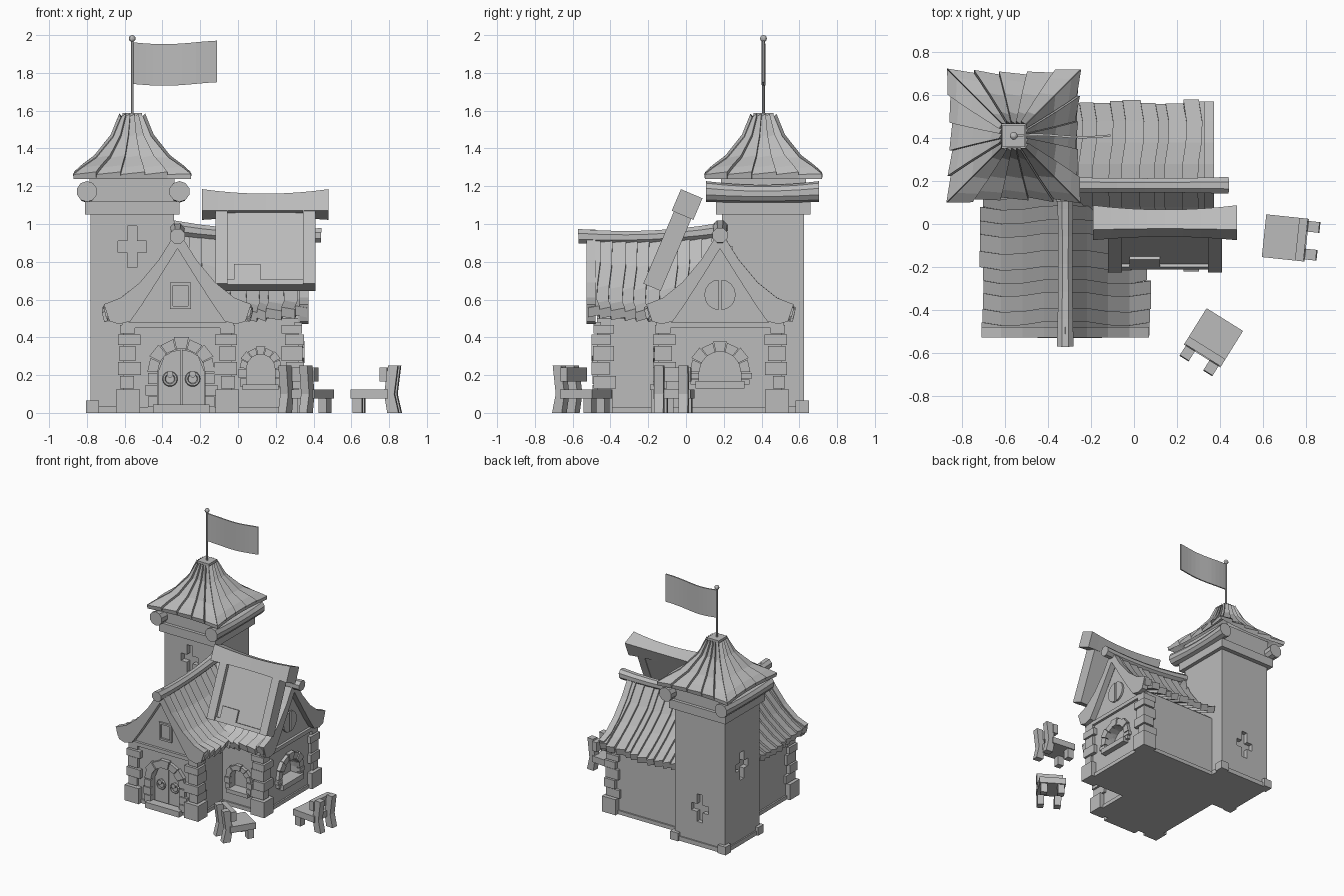
import bpy, bmesh, math, random
from mathutils import Matrix, Vector

if "Cube" in bpy.data.objects:
    bpy.data.objects.remove(bpy.data.objects["Cube"])

random.seed(4)
GREY = bpy.data.materials.new("plain_grey")
GREY.diffuse_color = (0.5, 0.5, 0.5, 1)
GREY.use_nodes = True
GREY.node_tree.nodes["Principled BSDF"].inputs["Base Color"].default_value = GREY.diffuse_color
I = Matrix.Identity(4)


def finish(name, bm, m=I):
    bmesh.ops.recalc_face_normals(bm, faces=bm.faces)
    me = bpy.data.meshes.new(name)
    bm.to_mesh(me)
    bm.free()
    me.transform(m)
    me.materials.append(GREY)
    ob = bpy.data.objects.new(name, me)
    bpy.context.collection.objects.link(ob)
    return ob


def add_box(bm, x0, x1, y0, y1, z0, z1, m=I):
    c = Vector(((x0 + x1) / 2, (y0 + y1) / 2, (z0 + z1) / 2))
    s = Matrix.Diagonal((x1 - x0, y1 - y0, z1 - z0, 1))
    bmesh.ops.create_cube(bm, size=1, matrix=m @ Matrix.Translation(c) @ s)


def boxes(name, dims, m=I):
    bm = bmesh.new()
    for d in dims:
        add_box(bm, *d)
    return finish(name, bm, m)


def loft(bm, rings, cap=True):
    """Bridge equal-length rings of points into a closed tube."""
    rs = [[bm.verts.new(p) for p in r] for r in rings]
    n = len(rs[0])
    for a, b in zip(rs, rs[1:]):
        for i in range(n):
            bm.faces.new((a[i], a[(i + 1) % n], b[(i + 1) % n], b[i]))
    if cap:
        bm.faces.new(rs[0])
        bm.faces.new(rs[-1])


def prism(bm, pts, y0, y1):
    loft(bm, [[(x, y, z) for x, z in pts] for y in (y0, y1)])


def cylinder(name, p, q, r, n=10, bow=0.0):
    """Beam between p and q whose middle sags by bow and thins slightly."""
    p, q = Vector(p), Vector(q)
    rot = (q - p).to_track_quat('Z', 'Y')
    bm = bmesh.new()
    rings = []
    for k in range(7):
        t = k / 6
        s = 1 - (2 * t - 1) ** 2
        c = p.lerp(q, t) - Vector((0, 0, bow * s))
        rr = r * (1 - (0.15 * s if bow else 0))
        rings.append([c + rot @ Vector((rr * math.cos(a), rr * math.sin(a), 0))
                      for a in [2 * math.pi * (i + 0.5) / n for i in range(n)]])
    loft(bm, rings)
    return finish(name, bm)


def cut(ob, bm, m=I):
    """Boolean-cut a helper shape out of an object."""
    c = finish(ob.name + "_cutter", bm, m)
    c.hide_render = True
    c.hide_set(True)
    c.display_type = 'WIRE'
    mod = ob.modifiers.new("cut", 'BOOLEAN')
    mod.operation = 'DIFFERENCE'
    mod.solver = 'EXACT'
    mod.object = c


def arch_points(cx, r, z0, spring, n=10):
    return [(cx - r, z0)] + [(cx - r * math.cos(math.pi * i / n), spring + r * math.sin(math.pi * i / n))
                             for i in range(n + 1)] + [(cx + r, z0)]


def stone_arch(name, cx, y, r, w, z0, spring, m):
    """Wedge stones over an opening and stacked jamb stones beside it."""
    bm = bmesh.new()
    n = 7
    for i in range(n):
        a0, a1 = math.pi * i / n + 0.015, math.pi * (i + 1) / n - 0.015
        ro = r + w * (1.08 if i % 2 else 0.92)
        prism(bm, [(cx + q * math.cos(a), spring + q * math.sin(a))
                   for q, a in ((r, a0), (ro, a0), (ro, a1), (r, a1))], y - 0.025 - 0.006 * (i % 2), y + 0.03)
    k = max(2, round((spring - z0) / 0.065))
    h = (spring - z0) / k
    for s in (-1, 1):
        for i in range(k):
            e = r + w * (1.1 if i % 2 else 0.85)
            x0, x1 = sorted((cx + s * r, cx + s * e))
            add_box(bm, x0, x1, y - 0.026, y + 0.03, z0 + i * h, z0 + (i + 1) * h - 0.005)
    finish(name, bm, m)


PROFILE = [(0, .95), (.1, .79), (.2, .67), (.3, .59), (.39, .555)]


def wing(name, m, hw, face, back, roof0, roof1, planks, openings):
    # solid wall with gable, cut by arched openings
    bm = bmesh.new()
    half = [(hw, 0), (hw, .5), (.2, .6), (.1, .72)]
    prism(bm, half + [(0, .88)] + [(-x, z) for x, z in half[::-1]], face, back)
    wall = finish(name + "_wall", bm, m)
    for cx, r, z0, spring in openings:
        bm = bmesh.new()
        prism(bm, arch_points(cx, r, z0, spring), face - .1, face + .06)
        cut(wall, bm, m)
    # curved roof of overlapping planks
    bm = bmesh.new()
    ymid, ylen = (roof0 + roof1) / 2, (roof1 - roof0) / 2
    edges = [roof0 + (roof1 - roof0) * (i + (random.uniform(-.2, .2) if 0 < i < planks else 0)) / planks
             for i in range(planks + 1)]
    for s in (-1, 1):
        for i in range(planks):
            drop = random.uniform(-.012, .012)
            rings = []
            for j, (d, z) in enumerate(PROFILE):
                ring = []
                for e, lift in ((edges[i], .0), (edges[i + 1], .02)):
                    y = e + .012 * math.sin(j * 1.4 + 1) * (0 < e - roof0)
                    z1 = z + lift - .012 + .025 * (((e - ymid) / ylen) ** 2 - .5)
                    d1 = d + (drop if j == 4 else 0)
                    ring.append(((s * d1, y, z1), (s * max(0, d1 - .012), y, z1 - .05)))
                rings.append([ring[0][0], ring[1][0], ring[1][1], ring[0][1]])
            loft(bm, rings)
    finish(name + "_roof_planks", bm, m)
    # flared gable boards and tie beam
    low = [(.36, .485), (.31, .47), (.25, .485), (.19, .57), (.1, .71)]
    top = [(d, z + .02) for d, z in PROFILE]
    bm = bmesh.new()
    for s in (-1, 1):
        prism(bm, [(s * x, z) for x, z in top + low + [(0, .87)]], roof0 - .008, roof0 + .04)
    finish(name + "_gable_boards", bm, m)
    boxes(name + "_tie_beam", [(-hw - .01, hw + .01, face - .02, face + .02, .45, .48),
                               (-hw - .012, hw + .012, face - .012, back, 0, .03)], m)
    # rough corner stones
    bm = bmesh.new()
    for s in (-1, 1):
        z = 0
        for i, h in enumerate((.13, .07, .075, .085, .06, .05)):
            w = (.1, .07, .11, .085, .105, .08)[i] + random.uniform(-.006, .006)
            o = (.04, .02, .03, .022, .03, .02)[i]
            x0, x1 = sorted((s * (hw + o), s * (hw + .02 - w)))
            add_box(bm, x0, x1, face - o, face + (.08, .1, .065, .09, .07, .09)[i], z, z + h - .006)
            z += h
    finish(name + "_corner_stones", bm, m)


# two crossing wings
FM = Matrix.Translation((-.32, 0, 0))
RM = Matrix.Translation((0, .18, 0)) @ Matrix.Rotation(math.pi / 2, 4, 'Z')
wing("front_wing", FM, .285, -.47, .25, -.52, .2, 11, [(.02, .125, .03, .215)])
wing("side_wing", RM, .325, -.32, .34, -.365, .32, 10, [(0, .11, .17, .215)])
cylinder("front_ridge_beam", (-.32, -.57, .935), (-.32, .2, .97), .042, 8, .02)
cylinder("side_ridge_beam", (-.34, .18, .98), (.44, .18, .94), .042, 8, .02)

# double door with ring handles
bm = bmesh.new()
for s in (-1, 1):
    prism(bm, [(.02 + s * x, z) for x, z in [(.004, .03), (.004, .335), (.05, .325), (.09, .3), (.122, .22), (.122, .03)]],
          -.445, -.40)
finish("door_leaves", bm, FM)
stone_arch("door_arch", .02, -.47, .125, .06, .03, .215, FM)
boxes("door_step", [(-.13, .17, -.53, -.46, 0, .045)], FM)
for s in (-1, 1):
    bpy.ops.mesh.primitive_torus_add(major_segments=14, minor_segments=6, major_radius=.032, minor_radius=.009,
                                     location=(-.30 + s * .06, -.455, .18), rotation=(math.pi / 2, 0, 0))
    ring = bpy.context.object
    ring.name = "door_ring"
    ring.data.materials.append(GREY)
    cylinder("door_knob", (-.30 + s * .06, -.475, .205), (-.30 + s * .06, -.44, .205), .018, 8)

# arched windows with sills
stone_arch("side_window_arch", 0, -.32, .11, .055, .15, .215, RM)
boxes("side_window_sill", [(-.13, .13, -.365, -.28, .13, .17)], RM)
SM = Matrix.Translation((.12, 0, 0))
stone_arch("front_window_arch", 0, -.145, .075, .04, .14, .235, SM)
boxes("front_window_sill", [(-.095, .095, -.19, -.12, .12, .15)], SM)
bm = bmesh.new()
prism(bm, arch_points(0, .075, .15, .235), -.25, -.10)
cut(bpy.data.objects["side_wing_wall"], bm, SM)

# gable windows
boxes("gable_window_frame", [(-.04, .07, -.485, -.46, .55, .565), (-.04, .07, -.485, -.46, .675, .69),
                             (-.04, -.025, -.485, -.46, .565, .675), (.055, .07, -.485, -.46, .565, .675)], FM)
bm = bmesh.new()
for s in (-1, 1):
    arc = [math.pi * i / 8 for i in range(9)]
    prism(bm, [(s * (.008 + .075 * math.sin(a)), .625 + .08 * math.cos(a)) for a in arc], -.335, -.30)
finish("round_gable_window", bm, RM)

# tower shaft with cross slits that climb around it
TC = Matrix.Translation((-.56, .41, 0))
shaft = boxes("tower_shaft", [(-.22, .22, -.22, .215, 0, 1.2)], TC)
for ang, z in ((0, .88), (-90, .62), (180, .3)):
    bm = bmesh.new()
    prism(bm, [(-.025, -.11), (.025, -.11), (.025, -.03), (.075, -.03), (.075, .03), (.025, .03),
               (.025, .11), (-.025, .11), (-.025, .03), (-.075, .03), (-.075, -.03), (-.025, -.03)], -.3, -.18)
    cut(shaft, bm, TC @ Matrix.Rotation(math.radians(ang), 4, 'Z') @ Matrix.Translation((0, 0, z)))
boxes("tower_collar", [(-.25, .25, -.25, .25, 1.05, 1.12), (-.225, .225, -.225, .225, 1.12, 1.27)], TC)
boxes("tower_base", [(-.23, .23, -.23, .225, 0, .035)]
      + [(sx * .21 - .035, sx * .21 + .035, sy * .205 - .035, sy * .205 + .035, 0, .065)
         for sx, sy in ((-1, -1), (-1, 1), (1, 1))], TC)
for x in (-.8, -.31):
    cylinder("tower_log", (x, .105, 1.172), (x, .705, 1.172), .055, 10, .012)

# flared tower roof of fanned panels
bm = bmesh.new()
fan = [(.31, 1.262), (.265, 1.298), (.19, 1.35), (.10, 1.46), (.055, 1.57)]
for k in range(4):
    rot = Matrix.Rotation(k * math.pi / 2, 4, 'Z')
    fr = [-1, -.62, -.2, .22, .6, 1]
    for f0, f1 in zip(fr, fr[1:]):
        rings = []
        for d, z in fan:
            def pt(f, lift, dz):
                sag = .025 * (1 - f * f) * (d / .31) ** 3
                return rot @ Vector((d * f, -d + sag - lift, z + lift - dz))
            lift = .014 if f1 < 1 else .004
            rings.append([pt(f0, 0, 0), pt(f1, lift, 0), pt(f1, 0, .025), pt(f0, 0, .025)])
        loft(bm, rings)
finish("tower_roof", bm, TC)
boxes("tower_roof_cap", [(-.052, .052, -.052, .052, 1.55, 1.588)], TC)

# flag
cylinder("flag_pole", (-.56, .41, 1.58), (-.56, .41, 1.975), .008, 8)
bpy.ops.mesh.primitive_uv_sphere_add(segments=12, ring_count=8, radius=.018, location=(-.56, .41, 1.982))
ball = bpy.context.object
ball.name = "pole_ball"
ball.data.materials.append(GREY)
bm = bmesh.new()
rings = []
for i in range(13):
    x, w = -.56 + .45 * i / 12, .006 * math.sin(i * .55)
    dz = .01 * math.sin(i * .35)
    rings.append([(x, .405 + w, 1.742 - dz), (x, .415 + w, 1.742 - dz), (x, .415 + w, 1.962 - dz), (x, .405 + w, 1.962 - dz)])
loft(bm, rings)
finish("flag", bm)

# leaning framed panel with saddle-shaped cap
PM = Matrix.Translation((.145, -.18, .665)) @ Matrix.Rotation(math.radians(-23), 4, 'X')
boxes("leaning_panel", [(-.21, .21, -.02, .045, 0, .45)], PM)
boxes("panel_frame", [(-.265, -.2, -.05, .05, 0, .45), (.2, .265, -.05, .05, 0, .45),
                      (-.2, .2, -.035, .05, 0, .03)], PM)
boxes("panel_block", [(-.165, -.025, -.035, .0, .03, .12)], PM)
bm = bmesh.new()
rings = []
for i in range(9):
    x = -.335 + .67 * i / 8
    b = (x / .335) ** 2
    h, c = .048 + .014 * b, .47 + .006 * b
    rings.append([(x, -h, c - h), (x, h, c - h), (x, h, c + h), (x, -h, c + h)])
loft(bm, rings)
finish("panel_cap", bm, PM)

# chairs: local +x points to the backrest
for x, y, ang in ((.705, -.065, -6), (.37, -.53, -122)):
    m = Matrix.Translation((x, y, 0)) @ Matrix.Rotation(math.radians(ang), 4, 'Z')
    boxes("chair_seat", [(-.1, .1, -.1, .1, .075, .125)], m)
    boxes("chair_legs", [(-.09, -.04, s * .065 - .025, s * .065 + .025, 0, .08) for s in (-1, 1)], m)
    boxes("chair_slat", [(.055, .095, -.1, .1, .165, .24)], m)
    bm = bmesh.new()
    for s in (-1, 1):
        loft(bm, [[(c - w, s * .065 - .025, z), (c + w, s * .065 - .025, z), (c + w, s * .065 + .025, z),
                   (c - w, s * .065 + .025, z)] for c, w, z in ((.125, .03, 0), (.105, .027, .1), (.125, .026, .25))])
    finish("chair_back_posts", bm, m)
